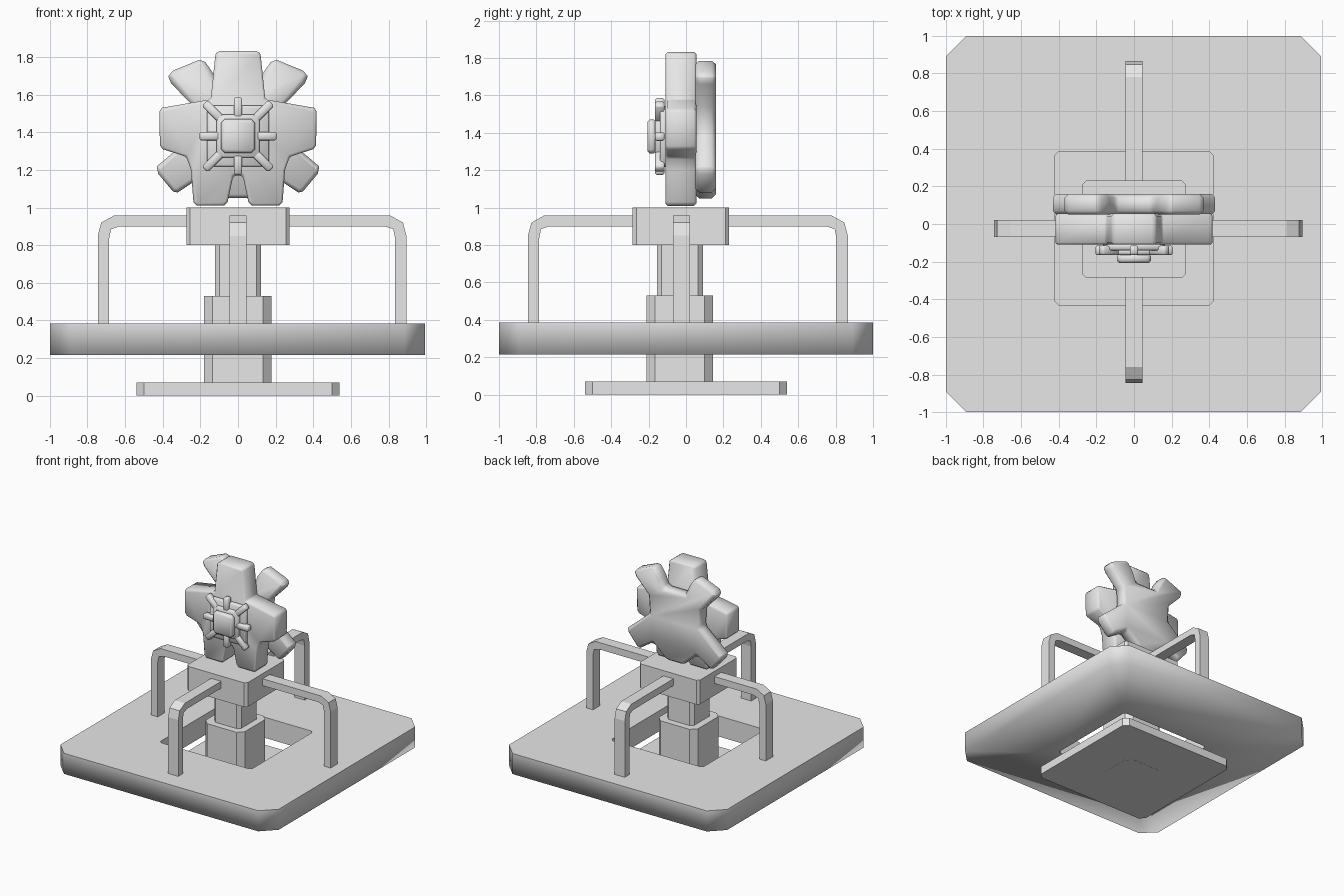
import bpy, bmesh, math
from mathutils import Matrix, Vector

if "Cube" in bpy.data.objects:
    bpy.data.objects.remove(bpy.data.objects["Cube"])

grey = bpy.data.materials.new("plain grey")
grey.diffuse_color = (0.8, 0.8, 0.8, 1)
grey.use_nodes = True
grey.node_tree.nodes["Principled BSDF"].inputs["Base Color"].default_value = grey.diffuse_color


def finish(name, bm):
    bmesh.ops.recalc_face_normals(bm, faces=bm.faces)
    me = bpy.data.meshes.new(name)
    bm.to_mesh(me)
    bm.free()
    me.materials.append(grey)
    ob = bpy.data.objects.new(name, me)
    bpy.context.collection.objects.link(ob)
    return ob


def prism(name, pts, place, a, b):
    """Extrude a 2D profile from a to b; place(u, v, w) gives the 3D point."""
    bm = bmesh.new()
    lo = [bm.verts.new(place(u, v, a)) for u, v in pts]
    hi = [bm.verts.new(place(u, v, b)) for u, v in pts]
    bm.faces.new(lo)
    bm.faces.new(hi)
    for i in range(len(pts)):
        j = (i + 1) % len(pts)
        bm.faces.new((lo[i], lo[j], hi[j], hi[i]))
    return finish(name, bm)


def rect(x0, x1, y0, y1, c):
    """Rectangle with cut corners."""
    return [(x0 + c, y0), (x1 - c, y0), (x1, y0 + c), (x1, y1 - c),
            (x1 - c, y1), (x0 + c, y1), (x0, y1 - c), (x0, y0 + c)]


def upright(u, v, w):
    return (u, v, w)


def facing(u, v, w):
    return (u, w, v)


def soften(ob, width, segments=1):
    m = ob.modifiers.new("soft edges", 'BEVEL')
    m.width = width
    m.segments = segments
    m.limit_method = 'ANGLE'
    m.angle_limit = math.radians(50)
    for p in ob.data.polygons:
        p.use_smooth = True


# foot and stacked column
prism("foot_plate", rect(-.54, .54, -.54, .54, .04), upright, .001, .07)
prism("lower_column", rect(-.18, .178, -.21, .145, .045), upright, 0, .53)
prism("upper_column", rect(-.122, .122, -.155, .09, .025), upright, .5, .82)
prism("top_block", rect(-.275, .275, -.285, .23, .02), upright, .8, 1.0)

# table ring with a square hole
bm = bmesh.new()
loops = []
for pts in (rect(-1, .995, -1, 1, .11), rect(-.42, .42, -.43, .385, .02)):
    for z in (.215, .385):
        loops.append([bm.verts.new((x, y, z)) for x, y in pts])
ob_, ot, ib, it = loops
for la, lb, smooth in ((ob_, ot, True), (ot, it, False), (it, ib, False), (ib, ob_, True)):
    for i in range(8):
        j = (i + 1) % 8
        f = bm.faces.new((la[i], la[j], lb[j], lb[i]))
        f.smooth = smooth
finish("table_ring", bm)


# four bent braces from the block to the table
def brace(name, reach, start, axis, sign, lo, hi):
    pts = [(start, .957), (reach - .085, .957), (reach - .018, .92), (reach, .85), (reach, .36),
           (reach - .06, .36), (reach - .06, .835), (reach - .07, .885), (reach - .115, .9), (start, .9)]
    if axis == 'x':
        prism(name, pts, lambda u, v, w: (sign * u, w, v), lo, hi)
    else:
        prism(name, pts, lambda u, v, w: (w, sign * u, v), lo, hi)


brace("right_brace", .895, .26, 'x', 1, -.07, .022)
brace("left_brace", .745, .26, 'x', -1, -.07, .022)
brace("front_brace", .845, .27, 'y', -1, -.046, .046)
brace("back_brace", .865, .22, 'y', 1, -.046, .046)


# flower-shaped head: right halves of the outlines, mirrored
def mirrored(half):
    return half + [(-x, z) for x, z in reversed(half)]


front = [(.105, 1.833), (.12, 1.815), (.145, 1.575), (.405, 1.53), (.418, 1.51), (.415, 1.33),
         (.4, 1.31), (.275, 1.27), (.25, 1.2), (.237, 1.03), (.22, 1.01), (.075, 1.01), (.055, 1.03), (.025, 1.17)]
soften(prism("front_petals", mirrored(front), facing, -.11, .055), .012)
back = [(.1, 1.63), (.13, 1.71), (.185, 1.79), (.205, 1.785), (.365, 1.72), (.37, 1.695), (.355, 1.66),
        (.24, 1.54), (.23, 1.39), (.43, 1.22), (.437, 1.195), (.345, 1.085), (.32, 1.08),
        (.2, 1.16), (.09, 1.06), (.06, 1.05)]
soften(prism("back_petals", mirrored(back), facing, .05, .16), .025)

# square hub with eight spokes
Z = 1.38
soften(prism("hub_plate", rect(-.165, .165, Z - .163, Z + .163, .015), facing, -.14, -.1), .008)
soften(prism("hub_step", rect(-.115, .115, Z - .115, Z + .115, .02), facing, -.165, -.13), .008)
soften(prism("hub_cap", rect(-.09, .09, Z - .09, Z + .09, .02), facing, -.207, -.16), .012)
for i in range(8):
    r = .205 if i % 2 == 0 else .25
    bm = bmesh.new()
    bmesh.ops.create_cube(bm, size=1)
    rot = Matrix.Rotation(i * math.pi / 4, 4, 'Y')
    bmesh.ops.transform(bm, verts=bm.verts, matrix=Matrix.Translation((0, -.14, Z)) @ rot
                        @ Matrix.Translation(((r + .08) / 2, 0, 0))
                        @ Matrix.Diagonal((r - .08, .05, .045, 1)))
    soften(finish("spoke_%d" % (i + 1), bm), .008)
